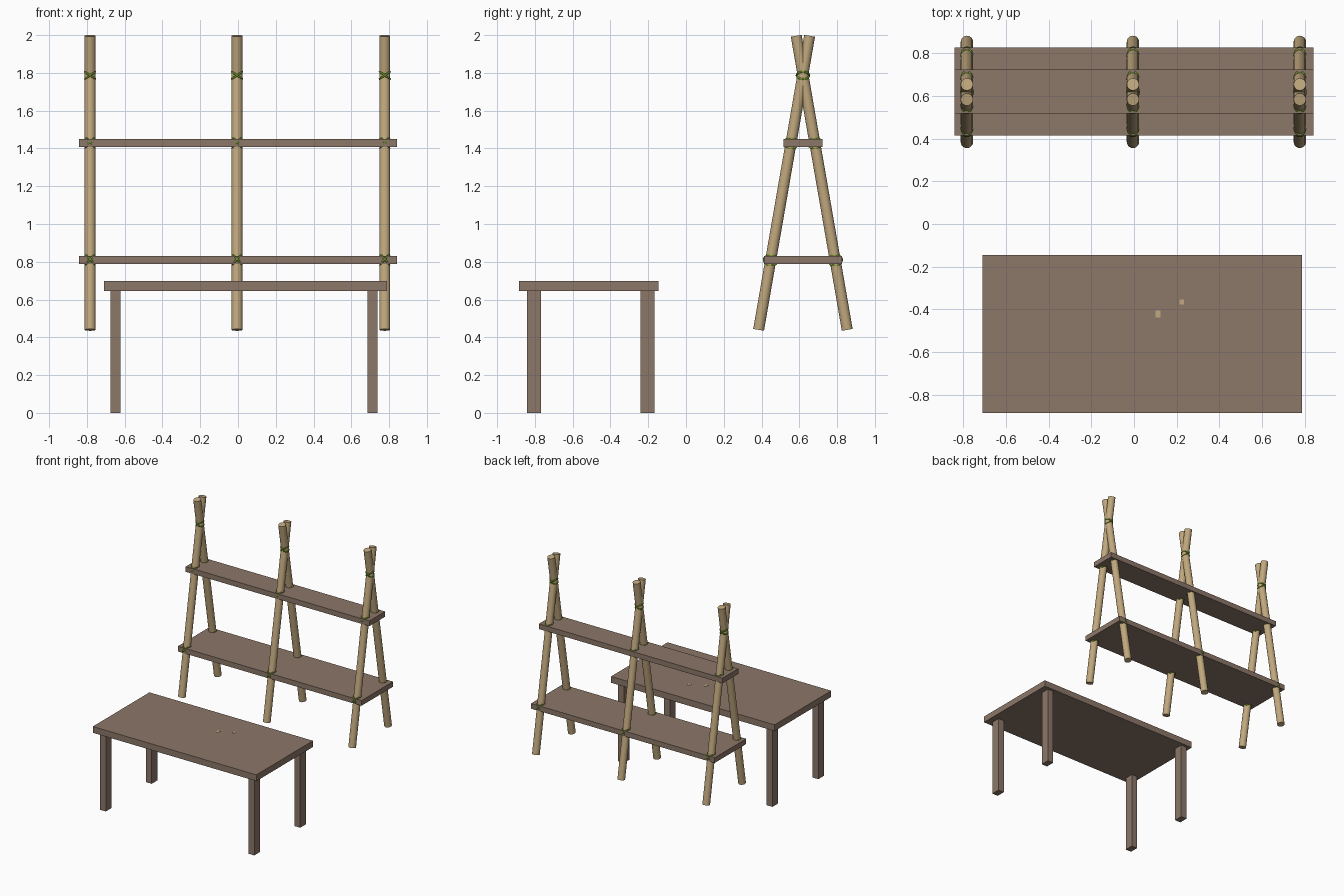
import bpy, math
from mathutils import Matrix, Vector

if "Cube" in bpy.data.objects:
    bpy.data.objects.remove(bpy.data.objects["Cube"])


def material(name, rgb):
    m = bpy.data.materials.new(name)
    m.diffuse_color = (*rgb, 1)
    m.use_nodes = True
    m.node_tree.nodes["Principled BSDF"].inputs["Base Color"].default_value = m.diffuse_color
    return m


WOOD = material("brown wood", (0.262, 0.184, 0.138))
POLE = material("tan bamboo", (0.533, 0.392, 0.209))
ROPE = material("green vine", (0.147, 0.270, 0.017))


def box(name, x0, x1, y0, y1, z0, z1, mat):
    bpy.ops.mesh.primitive_cube_add(size=1)
    o = bpy.context.object
    o.name = name
    o.data.transform(Matrix.Diagonal((x1 - x0, y1 - y0, z1 - z0, 1)))
    o.location = ((x0 + x1) / 2, (y0 + y1) / 2, (z0 + z1) / 2)
    o.data.materials.append(mat)
    return o


# Table
box("table_top", -0.71, 0.788, -0.885, -0.145, 0.645, 0.697, WOOD)
for sx, x in (("left", -0.675), ("right", 0.685)):
    for sy, y in (("front", -0.841), ("back", -0.241)):
        box(f"table_leg_{sy}_{sx}", x, x + 0.053, y, y + 0.074, 0, 0.65, WOOD)

# Small pale chips on the table top
box("chip_large", 0.10, 0.124, -0.437, -0.405, 0.694, 0.699, POLE)
box("chip_small", 0.214, 0.234, -0.377, -0.353, 0.694, 0.699, POLE)

# Shelves
box("lower_shelf", -0.841, 0.841, 0.414, 0.826, 0.787, 0.83, WOOD)
box("upper_shelf", -0.841, 0.841, 0.517, 0.723, 1.407, 1.45, WOOD)

# Crossed poles with rope lashings
MID_Y, CROSS_Z, R = 0.619, 1.792, 0.029
TILT = math.radians(9.84)
LENGTH = 1.58


def lashing(name, loc, radius, spread, lean):
    # two rings crossing each other like an X
    for i, s in enumerate((-1, 1)):
        bpy.ops.mesh.primitive_torus_add(
            major_radius=radius, minor_radius=0.0055,
            major_segments=24, minor_segments=8)
        o = bpy.context.object
        o.name = f"{name}_{i + 1}"
        o.matrix_world = (Matrix.Translation(loc) @ Matrix.Rotation(lean, 4, 'X')
                          @ Matrix.Rotation(s * math.radians(spread), 4, 'Y'))
        o.data.materials.append(ROPE)
        bpy.ops.object.shade_smooth()


for label, x in (("left", -0.783), ("middle", -0.005), ("right", 0.777)):
    for side, s in (("front", -1), ("back", 1)):
        bpy.ops.mesh.primitive_cylinder_add(vertices=20, radius=R, depth=LENGTH)
        o = bpy.context.object
        o.name = f"{side}_pole_{label}"
        mid_z = 1.218
        o.location = (x, MID_Y + s * (CROSS_Z - mid_z) * math.tan(TILT), mid_z)
        o.rotation_euler.x = s * TILT
        o.data.materials.append(POLE)
        bpy.ops.object.shade_smooth_by_angle(angle=math.radians(40))
        for shelf, z in (("lower", 0.808), ("upper", 1.428)):
            y = MID_Y + s * (CROSS_Z - z) * math.tan(TILT)
            lashing(f"{shelf}_{side}_lashing_{label}", Vector((x, y, z)),
                    0.036, 48, s * TILT)
    lashing(f"top_lashing_{label}", Vector((x, MID_Y, CROSS_Z - 0.005)), 0.033, 35, 0)
